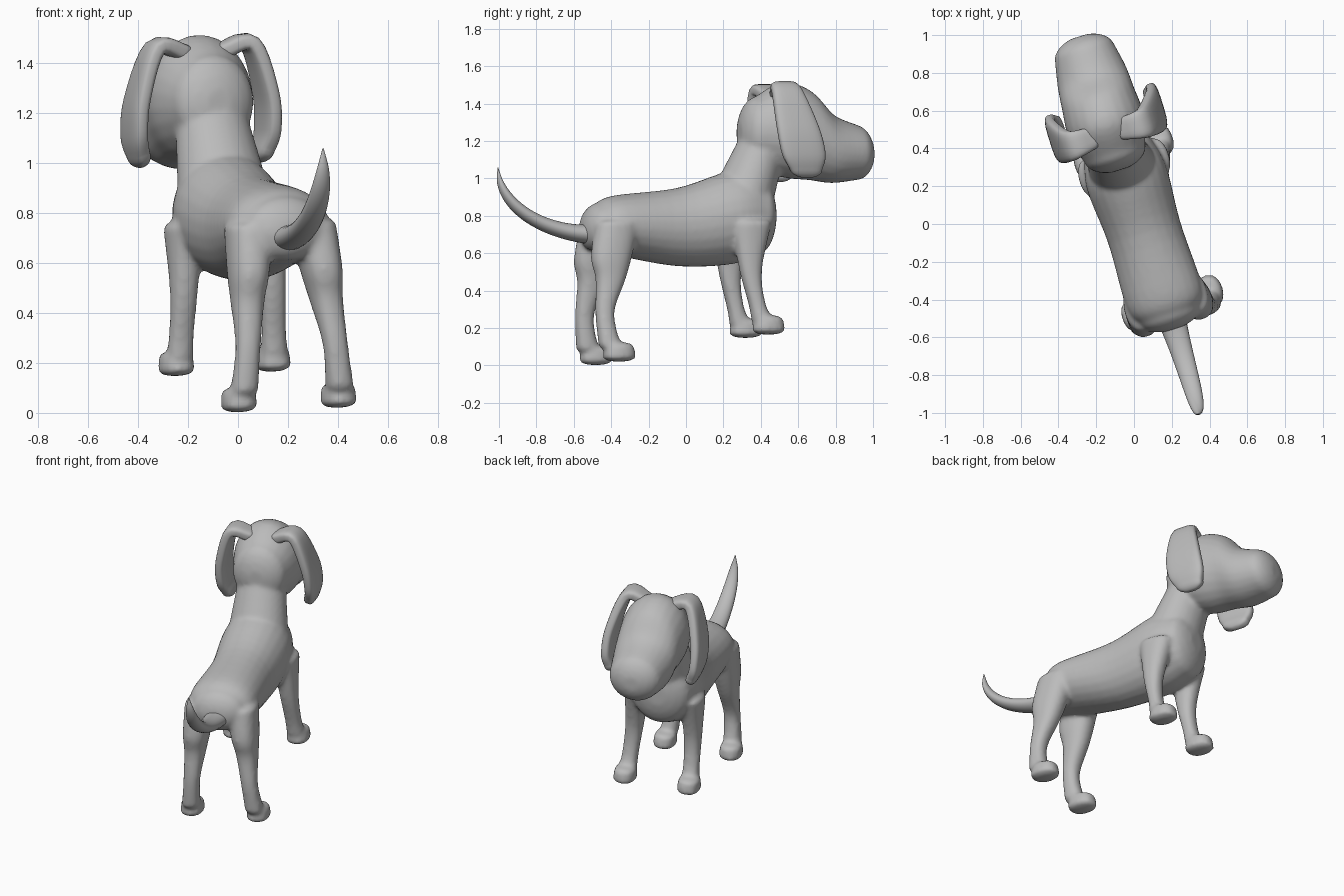
import bpy, bmesh, math
from mathutils import Vector, Matrix

cube = bpy.data.objects.get("Cube")
if cube:
    bpy.data.objects.remove(cube, do_unlink=True)

GREY = (0.5, 0.5, 0.5, 1)
grey = bpy.data.materials.new("plain grey")
grey.use_nodes = True
grey.diffuse_color = GREY
grey.node_tree.nodes["Principled BSDF"].inputs["Base Color"].default_value = GREY

X, Y, Z = Vector((1, 0, 0)), Vector((0, 1, 0)), Vector((0, 0, 1))

# Parts are built facing +y, then the whole animal is turned and leaned
PIVOT = Vector((0, 0, 0.85))
POSE = (Matrix.Translation(PIVOT + X * 0.035)
        @ Matrix.Rotation(math.radians(17.4), 4, 'Z')
        @ Matrix.Rotation(math.radians(-2.5), 4, 'Y')
        @ Matrix.Translation(-PIVOT))


def centre(row):
    return Vector(row[:3])


def smooth_path(keys, steps=5):
    """Interpolate key rings with a spline that passes through each of them."""
    rows = []
    last = len(keys) - 1
    for i in range(last):
        a, b = keys[i], keys[i + 1]
        slope_a = (b - keys[max(i - 1, 0)]) / 2
        slope_b = (keys[min(i + 2, last)] - a) / 2
        for k in range(steps):
            t = k / steps
            ease = t * t * (3 - 2 * t)
            rows.append(a + (b - a) * ease + slope_a * (t * (1 - t) ** 2)
                        - slope_b * (t * t * (1 - t)))
    rows.append(keys[last])
    return rows


def dome(end, inner, length, steps=5):
    """Shrinking rings that round off one end of a path."""
    outward = (centre(end) - centre(inner)).normalized()
    rows = []
    for k in range(1, steps):
        angle = math.pi / 2 * k / steps
        point = centre(end) + outward * (length * math.sin(angle))
        rows.append(Vector((*point, end[3] * math.cos(angle), end[4] * math.cos(angle))))
    return rows


def loft(bm, keys, wide, deep=None, cap=0.09, power=1.0, sides=24):
    """Skin a rounded tube over key rings (x, y, z, half width, half depth)."""
    rows = smooth_path([Vector(key) for key in keys])
    rows = dome(rows[0], rows[1], cap)[::-1] + rows + dome(rows[-1], rows[-2], cap)
    rings = []
    for i, row in enumerate(rows):
        tangent = centre(rows[min(i + 1, len(rows) - 1)]) - centre(rows[max(i - 1, 0)])
        across = deep or tangent.cross(wide).normalized()
        ring = []
        for k in range(sides):
            t = math.tau * (k + 0.5) / sides
            c, s = (math.copysign(abs(f(t)) ** power, f(t)) for f in (math.cos, math.sin))
            ring.append(bm.verts.new(centre(row) + wide * (c * row[3]) + across * (s * row[4])))
        rings.append(ring)
    for low, high in zip(rings, rings[1:]):
        for k in range(sides):
            n = (k + 1) % sides
            bm.faces.new((low[k], low[n], high[n], high[k]))
    bm.faces.new(rings[0])
    bm.faces.new(rings[-1])


def finish(bm, name):
    """Turn the mesh into a posed, smooth, coloured object."""
    bmesh.ops.recalc_face_normals(bm, faces=bm.faces)
    for face in bm.faces:
        face.smooth = True
    mesh = bpy.data.meshes.new(name)
    bm.to_mesh(mesh)
    bm.free()
    mesh.transform(POSE)
    mesh.materials.append(grey)
    obj = bpy.data.objects.new(name, mesh)
    bpy.context.collection.objects.link(obj)
    return obj


body = bmesh.new()

# Torso, from rump to chest
loft(body, [(0, -0.5, 0.74, 0.17, 0.13), (0, -0.4, 0.75, 0.21, 0.16),
            (0, -0.05, 0.74, 0.2, 0.21), (0, 0.25, 0.79, 0.22, 0.25),
            (0, 0.4, 0.8, 0.19, 0.21)], X, Z)

# Neck
loft(body, [(0, 0.3, 0.85, 0.19, 0.17), (0, 0.42, 1.15, 0.15, 0.13)], X)

# Head and muzzle
loft(body, [(0, 0.4, 1.25, 0.17, 0.19), (0, 0.55, 1.26, 0.21, 0.255),
            (0, 0.7, 1.23, 0.2, 0.24), (0, 0.82, 1.16, 0.19, 0.185),
            (0, 0.95, 1.14, 0.165, 0.15)], X, Z, cap=0.1)

# Legs, listed from the hip down to the ankle; they spread towards the ground
REAR_LEG = [(-0.43, 0.75, 0.09, 0.12), (-0.47, 0.57, 0.08, 0.11),
            (-0.48, 0.45, 0.065, 0.08), (-0.52, 0.27, 0.05, 0.05),
            (-0.5, 0.1, 0.055, 0.06)]
FRONT_LEG = [(0.31, 0.75, 0.075, 0.11), (0.3, 0.5, 0.055, 0.06),
             (0.33, 0.32, 0.05, 0.045), (0.36, 0.23, 0.055, 0.06)]


def leg_with_paw(side, keys, spread, paw_y, sole):
    def outward(z):
        return side * (0.21 - spread * z)
    loft(body, [(outward(z), y, z, w, d) for y, z, w, d in keys], X, Y, cap=0.03, power=0.85)
    x = outward(sole)
    loft(body, [(x, paw_y, sole + 0.08, 0.065, 0.08), (x, paw_y, sole + 0.025, 0.07, 0.09)],
         X, Y, cap=0.025, power=0.85)


for side in (-1, 1):
    leg_with_paw(side, REAR_LEG, 0.1, -0.45, 0.01)
    leg_with_paw(side, FRONT_LEG, 0.05, 0.39, 0.155)

# Fuse the body into one smooth skin
skin = finish(body, "body")
fuse = skin.modifiers.new("fuse", 'REMESH')
fuse.mode = 'VOXEL'
fuse.voxel_size = 0.013
fuse.use_smooth_shade = True
soften = skin.modifiers.new("soften", 'SMOOTH')
soften.factor = 0.5
soften.iterations = 8

# Hanging ears: flat slabs folded over the sides of the head (x, z, half width)
EAR = [(0.09, 1.45, 0.06), (0.2, 1.47, 0.08), (0.27, 1.27, 0.115),
       (0.28, 1.12, 0.12), (0.26, 1.04, 0.09)]
for side, label in ((-1, "right"), (1, "left")):
    ear = bmesh.new()
    loft(ear, [(side * x, 0.8 - z / 5, z, w, 0.034) for x, z, w in EAR], Y, cap=0.05, power=0.6)
    finish(ear, label + "_ear")

# Tail: a quarter ellipse tapering back and up to a point
tail = bmesh.new()
keys = []
for i in range(9):
    t = i / 8
    bend = t * math.pi / 2
    width = 0.045 * (1 - t ** 4) + 0.03 * (1 - t) ** 4 + 0.005
    keys.append((0, -0.5 - 0.55 * math.sin(bend), 1.05 - 0.35 * math.cos(bend),
                 width, width * 0.7))
loft(tail, keys, X, cap=0.01)
finish(tail, "tail")
